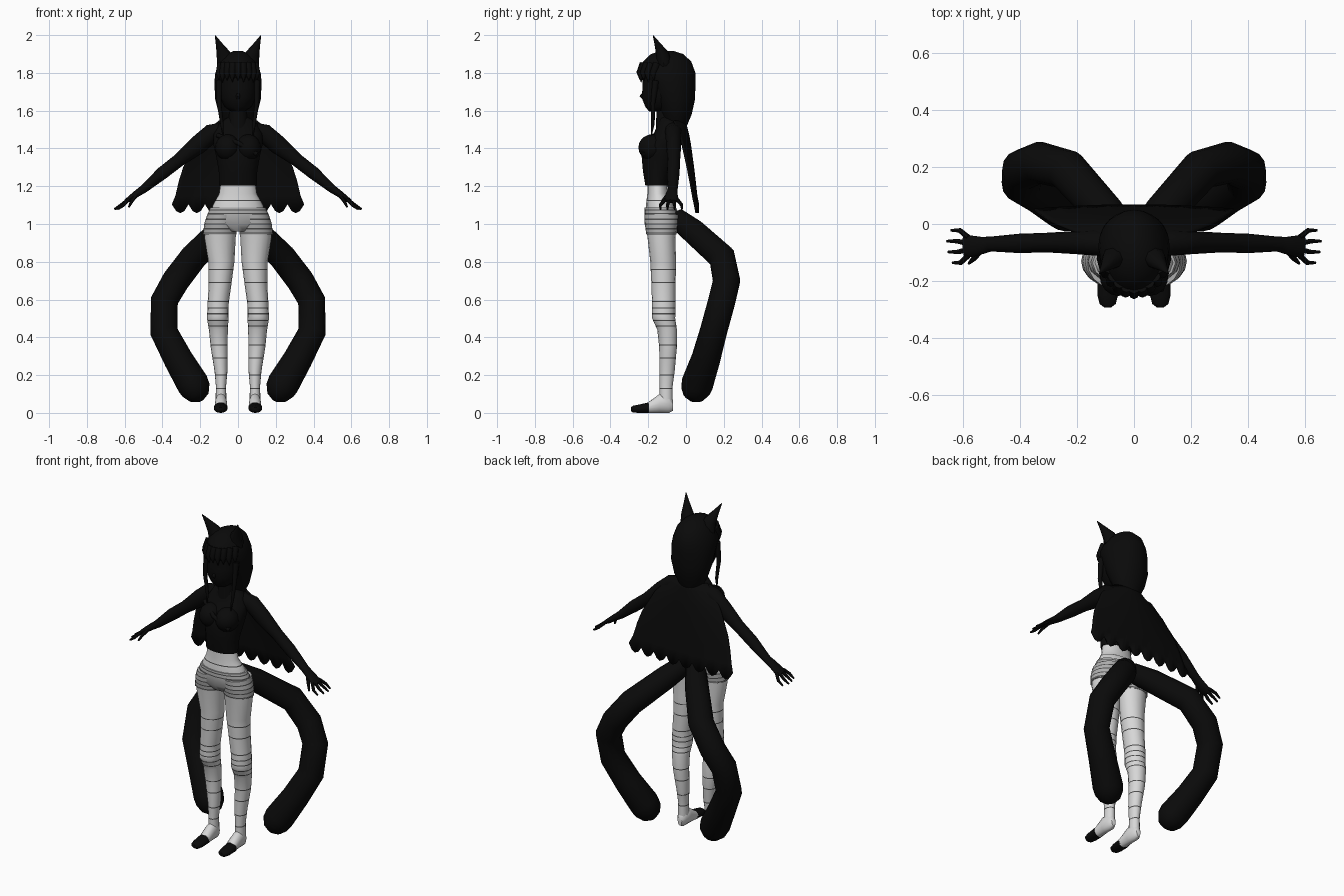
import bpy, bmesh, math
from mathutils import Vector

default = bpy.data.objects.get("Cube")
if default:
    bpy.data.objects.remove(default, do_unlink=True)


def material(name, value):
    mat = bpy.data.materials.new(name)
    mat.use_nodes = True
    color = (value, value, value, 1)
    mat.diffuse_color = color
    mat.node_tree.nodes["Principled BSDF"].inputs["Base Color"].default_value = color
    return mat


black = material("black", 0.003)
pale = material("pale wrap", 0.68)
grey = material("grey shorts", 0.42)
seam = material("dark seam", 0.07)

X, Y, Z = Vector((1, 0, 0)), Vector((0, 1, 0)), Vector((0, 0, 1))
SIDES = (("left", 1), ("right", -1))


def finish(name, bm, mats, angle=50):
    """Turn a bmesh into a smooth shaded object."""
    bmesh.ops.recalc_face_normals(bm, faces=bm.faces)
    mesh = bpy.data.meshes.new(name)
    bm.to_mesh(mesh)
    bm.free()
    for mat in mats:
        mesh.materials.append(mat)
    obj = bpy.data.objects.new(name, mesh)
    bpy.context.collection.objects.link(obj)
    bpy.ops.object.select_all(action="DESELECT")
    obj.select_set(True)
    bpy.context.view_layer.objects.active = obj
    bpy.ops.object.shade_smooth_by_angle(angle=math.radians(angle))
    return obj


def loft(name, rings, mats, side=1, axes=None, sides=16, seams=(), angle=50):
    """Skin ellipses (x, y, z, ru, rv); without fixed axes they follow the path."""
    rings = [list(r) for r in rings]
    for height in seams:
        for edge in (height + 0.003, height - 0.003):
            for a, b in zip(rings, rings[1:]):
                if a[2] > edge > b[2]:
                    t = (a[2] - edge) / (a[2] - b[2])
                    rings.append([p + (q - p) * t for p, q in zip(a, b)])
                    rings.sort(key=lambda r: -r[2])
                    break
    centers = [Vector((r[0] * side, r[1], r[2])) for r in rings]
    bm = bmesh.new()
    loops = []
    for i, (c, r) in enumerate(zip(centers, rings)):
        if axes:
            u, v = axes
        else:
            ahead = centers[min(i + 1, len(centers) - 1)]
            t = (ahead - centers[max(i - 1, 0)]).normalized()
            u = t.cross(Y).normalized()
            v = u.cross(t)
        turns = [math.tau * k / sides for k in range(sides)]
        loops.append([bm.verts.new(c + u * r[3] * math.cos(a) + v * r[4] * math.sin(a))
                      for a in turns])
    for a, b in zip(loops, loops[1:]):
        for k in range(sides):
            n = (k + 1) % sides
            face = bm.faces.new((a[k], a[n], b[n], b[k]))
            mid = sum(v.co.z for v in face.verts) / 4
            if any(abs(mid - h) < 0.002 for h in seams):
                face.material_index = 1
    bm.faces.new(loops[0])
    bm.faces.new(loops[-1])
    return finish(name, bm, mats, angle)


def strand(name, points, side=1, sides=8):
    """Round tube through points (x, y, z, radius)."""
    return loft(name, [(*p, p[3]) for p in points], [black], side, sides=sides)


def ball(name, center, radii):
    bm = bmesh.new()
    bmesh.ops.create_uvsphere(bm, u_segments=16, v_segments=10, radius=1)
    bmesh.ops.scale(bm, vec=radii, verts=bm.verts)
    bmesh.ops.translate(bm, vec=center, verts=bm.verts)
    return finish(name, bm, [black])


def column(name, rings, mats, **options):
    """Upright loft on the centre line from (y, z, rx, ry)."""
    return loft(name, [(0, *r) for r in rings], mats, axes=(X, Y), **options)


# Head, hair and neck
column("hair", [(-.1, 1.917, .02, .03), (-.1, 1.9, .06, .085), (-.1, 1.86, .098, .128),
                (-.1, 1.8, .12, .15), (-.08, 1.75, .125, .13), (-.06, 1.66, .121, .108),
                (-.05, 1.58, .1, .08), (-.05, 1.52, .07, .055)], [black], sides=24)
column("face", [(-.13, 1.8, .1, .1), (-.13, 1.72, .1, .1), (-.135, 1.67, .095, .1),
                (-.14, 1.62, .07, .075), (-.145, 1.595, .035, .05)], [black])
strand("nose", [(0, -.215, 1.7, .008), (0, -.235, 1.675, .012), (0, -.22, 1.66, .008)])
column("neck", [(-.11, 1.64, .045, .045), (-.11, 1.48, .055, .05)], [black])
for i in range(-4, 5):
    a = i * 0.26
    x, y = 0.115 * math.sin(a), -0.1 - 0.145 * math.cos(a)
    strand(f"fringe_{i + 5}", [(x * .9, y + .02, 1.85, .02), (x, y, 1.8, .018),
                               (x * 1.02, y + .003, 1.76 - .01 * (i % 2), .002)])

for label, s in SIDES:
    # Ears and side locks
    loft(f"{label}_ear", [(.062, -.115, 1.85, .052, .04), (.078, -.125, 1.9, .037, .034),
                          (.1, -.15, 1.95, .018, .017), (.121, -.174, 1.998, .002, .002)],
         [black], s, sides=8)
    strand(f"{label}_side_lock", [(.1, -.16, 1.76, .018), (.1, -.175, 1.64, .012),
                                  (.085, -.175, 1.53, .009), (.08, -.185, 1.46, .002)], s)
    ball(f"{label}_bust", (.055 * s, -.178, 1.405), (.066, .074, .07))

    # Arm, palm and fingers
    loft(f"{label}_arm", [(.07, -.07, 1.5, .04, .045), (.14, -.065, 1.48, .05, .045),
                          (.21, -.065, 1.42, .05, .04), (.31, -.065, 1.34, .035, .034),
                          (.4, -.068, 1.27, .034, .034), (.5, -.07, 1.185, .022, .026),
                          (.53, -.075, 1.165, .019, .03), (.57, -.078, 1.135, .016, .038),
                          (.595, -.08, 1.12, .01, .035)], [black], s, sides=12)
    for k, reach in enumerate((.045, .06, .065, .05)):
        y = -.11 + .021 * k
        spread = y + (y + .078) * .8
        strand(f"{label}_finger_{k + 1}", [(.58, y, 1.13, .01), (.58 + reach * .6, spread, 1.1, .009),
                                           (.59 + reach, spread, 1.078, .005)], s, 6)
    strand(f"{label}_thumb", [(.535, -.09, 1.16, .012), (.56, -.12, 1.125, .01),
                              (.578, -.138, 1.09, .005)], s, 6)

    # Wrapped leg
    loft(f"{label}_leg", [(.085, -.13, 1.02, .085, .085), (.095, -.13, .93, .083, .074),
                          (.088, -.121, .8, .069, .068), (.095, -.119, .68, .06, .064),
                          (.105, -.118, .58, .056, .062), (.107, -.118, .5, .057, .061),
                          (.104, -.1, .44, .05, .052), (.1, -.095, .35, .045, .047),
                          (.09, -.1, .22, .034, .04), (.09, -.105, .14, .027, .034),
                          (.09, -.105, .05, .029, .034)], [pale, seam], s, (X, Y),
         seams=(.76, .69, .59, .555, .525, .49, .46, .36, .29, .2, .13))
    loft(f"{label}_shorts_cuff", [(.085, -.13, 1.05, .078, .09), (.092, -.13, 1, .087, .088),
                                  (.097, -.13, .945, .088, .08)], [grey, seam], s, (X, Y),
         seams=(1.025, 1, .975, .952))

    # Foot and toe cap
    loft(f"{label}_foot", [(.09, -.068, .04, .014, .028), (.09, -.09, .05, .03, .05),
                           (.09, -.14, .05, .032, .05), (.09, -.2, .028, .034, .028)],
         [pale], s, (X, Z))
    loft(f"{label}_toe_cap", [(.092, -.195, .028, .036, .028), (.092, -.25, .022, .036, .022),
                              (.092, -.28, .02, .028, .018), (.092, -.292, .02, .012, .01)],
         [black], s, (X, Z))

    # Heavy curved tail
    strand(f"{label}_tail", [(.03, -.05, 1.03, .055), (.1, .04, .96, .066), (.235, .19, .825, .072),
                             (.33, .215, .7, .073), (.39, .19, .594, .073), (.392, .145, .43, .073),
                             (.317, .105, .285, .077), (.24, .06, .155, .085),
                             (.222, .05, .12, .079), (.206, .04, .085, .056),
                             (.197, .034, .067, .02)], s, 14)

# Top, waist and shorts
column("cropped_top", [(-.1, 1.57, .045, .045), (-.09, 1.54, .095, .055), (-.1, 1.48, .13, .07),
                       (-.125, 1.42, .13, .095), (-.135, 1.36, .116, .1),
                       (-.15, 1.28, .102, .078), (-.155, 1.203, .1, .06)], [black])
column("waist", [(-.152, 1.23, .09, .053), (-.15, 1.16, .1, .055), (-.137, 1.1, .133, .075),
                 (-.13, 1.04, .15, .085)], [pale, seam], seams=(1.125,))
column("shorts", [(-.136, 1.088, .145, .083), (-.13, 1.05, .163, .091), (-.13, 1, .168, .09),
                  (-.128, .96, .09, .065)], [grey, seam], seams=(1.075, 1.055))

# Chest strap running across the top
strand("chest_strap", [(-.11, -.165, 1.47, .012), (0, -.235, 1.43, .012),
                       (.1, -.225, 1.37, .012)])

# Ragged cape
bm = bmesh.new()
columns, rows = 32, 8
outline = [(.1, 1.545), (.21, 1.45), (.3, 1.28), (.35, 1.07)]
grid = []
for j in range(rows + 1):
    v = j / rows
    part = min(int(v * 3), 2)
    (x0, z0), (x1, z1) = outline[part], outline[part + 1]
    f = v * 3 - part
    width, height = x0 + (x1 - x0) * f, z0 + (z1 - z0) * f
    line = []
    for i in range(columns + 1):
        u = 2 * i / columns - 1
        drop = (0.035, 0, -0.012, 0)[i % 4] if j == rows else 0
        bow = 0.06 * u * u * (1 - v) + 0.015 * v * u * u
        line.append(bm.verts.new((u * width, -0.005 + 0.07 * v - bow, height + drop)))
    grid.append(line)
for a, b in zip(grid, grid[1:]):
    for i in range(columns):
        bm.faces.new((a[i], a[i + 1], b[i + 1], b[i]))
cape = finish("ragged_cape", bm, [black])
thickness = cape.modifiers.new("Thickness", "SOLIDIFY")
thickness.thickness = 0.008
thickness.offset = 0
